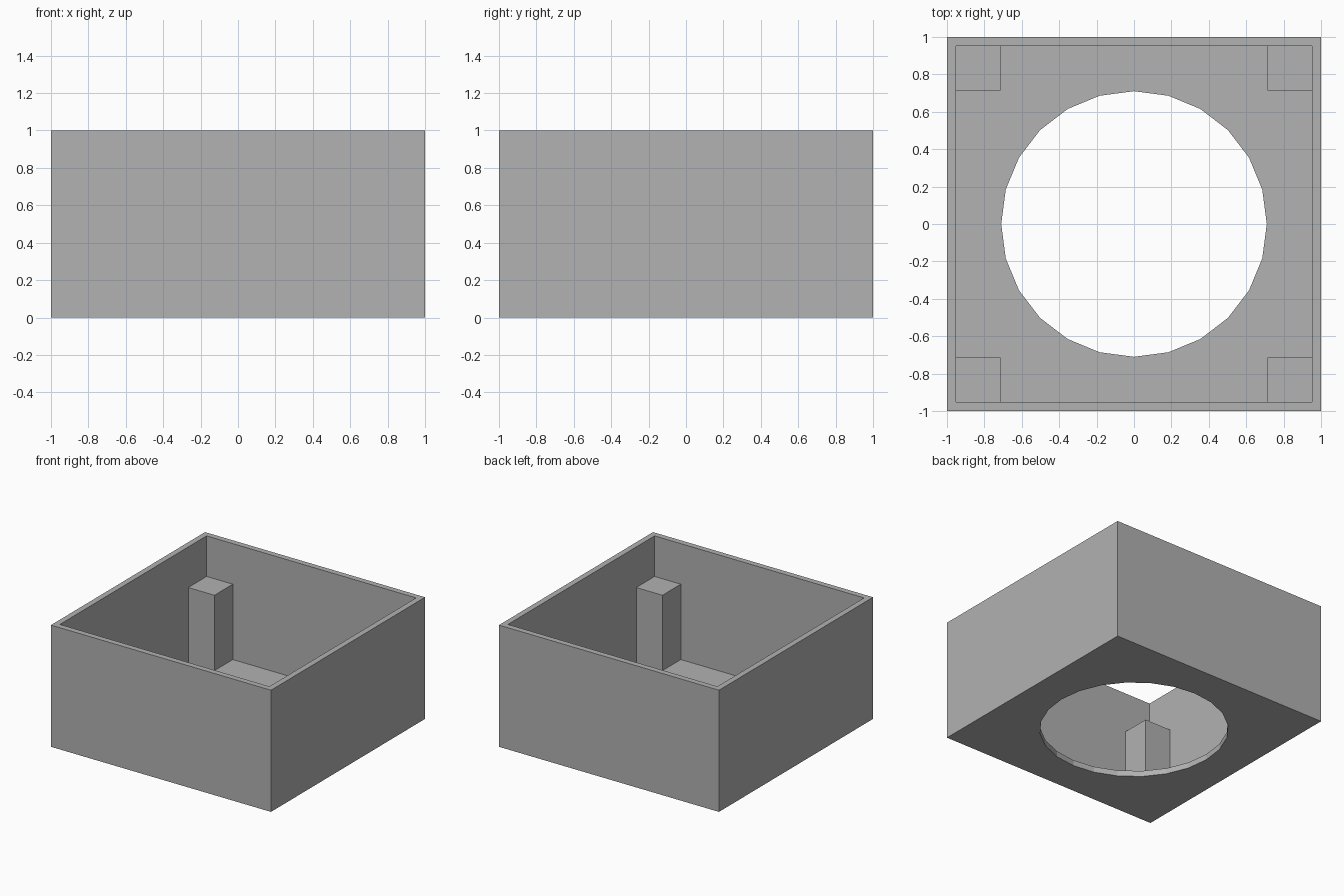
import bpy

if "Cube" in bpy.data.objects:
    bpy.data.objects.remove(bpy.data.objects["Cube"], do_unlink=True)

WALL = 1 / 21          # wall and floor thickness
POST = 5 / 21          # post side
POST_TOP = 2 / 3
HOLE_RADIUS = 0.71

grey = bpy.data.materials.new("plain grey")
grey.use_nodes = True
colour = (0.445, 0.445, 0.445, 1)
grey.diffuse_color = colour
grey.node_tree.nodes["Principled BSDF"].inputs["Base Color"].default_value = colour


def box(name, x, y, z0, z1, width):
    """Square block standing from z0 to z1."""
    bpy.ops.mesh.primitive_cube_add(size=1, location=(x, y, (z0 + z1) / 2))
    ob = bpy.context.object
    ob.name = name
    ob.scale = (width, width, z1 - z0)
    bpy.ops.object.transform_apply(location=True, rotation=False, scale=True)
    ob.data.materials.append(grey)
    return ob


def cut(target, cutter):
    """Subtract the cutter from the target, then remove it."""
    cutter.hide_render = True
    mod = target.modifiers.new("cut", "BOOLEAN")
    mod.operation = "DIFFERENCE"
    mod.solver = "EXACT"
    mod.object = cutter
    bpy.context.view_layer.objects.active = target
    bpy.ops.object.modifier_apply(modifier=mod.name)
    bpy.data.objects.remove(cutter, do_unlink=True)


# Open box with a round hole in the floor
shell = box("open_box", 0, 0, 0, 1, 2)
cut(shell, box("cavity_cutter", 0, 0, WALL, 1.5, 2 - 2 * WALL))
bpy.ops.mesh.primitive_cylinder_add(vertices=24, radius=HOLE_RADIUS, depth=0.4)
hole = bpy.context.object
hole.name = "hole_cutter"
hole.data.materials.append(grey)
cut(shell, hole)

# Square posts in the four inner corners
centre = 1 - WALL - POST / 2
for side, sx in (("left", 1), ("right", -1)):
    for end, sy in (("front", -1), ("back", 1)):
        box(f"{end}_{side}_post", sx * centre, sy * centre, WALL, POST_TOP, POST)
